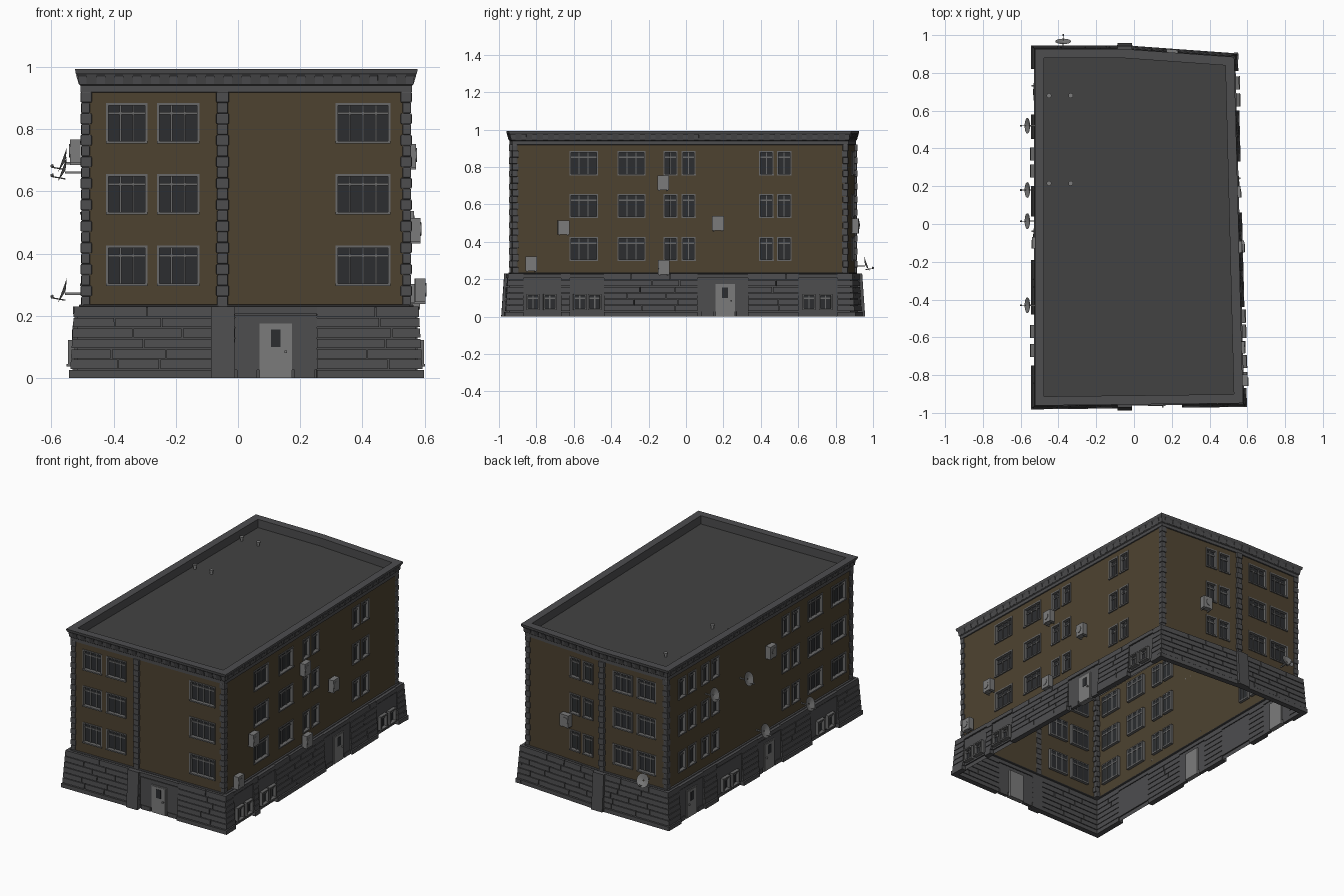
import bpy, bmesh, random
from math import radians
from mathutils import Vector, Matrix

if "Cube" in bpy.data.objects:
    bpy.data.objects.remove(bpy.data.objects["Cube"])

random.seed(4)
ZB, ZC, ZT = 0.228, 0.92, 0.993          # base top, cornice bottom, cornice top
FOOT = [(-0.5, -0.937), (0.553, -0.925), (0.507, 0.862), (-0.05, 0.902), (-0.5, 0.902)]
NAMES = ["front", "right", "back_r", "back_l", "left"]
WALLS = {}
for i, n in enumerate(NAMES):
    a, b = Vector(FOOT[i]), Vector(FOOT[(i + 1) % 5])
    WALLS[n] = (a, b, 0 if n in ("front", "back_r", "back_l") else 1)


def mat(name, *rgb):
    m = bpy.data.materials.new(name)
    m.diffuse_color = (*rgb, 1)
    m.use_nodes = True
    m.node_tree.nodes["Principled BSDF"].inputs["Base Color"].default_value = m.diffuse_color
    return m


STONE = mat("dark_stone", 0.075, 0.075, 0.078)
BROWN = mat("brown_plaster", 0.075, 0.055, 0.03)
ROOF = mat("roof_grey", 0.055, 0.055, 0.055)
FRAME = mat("frame_grey", 0.14, 0.14, 0.14)
GLASS = mat("dark_glass", 0.025, 0.027, 0.03)
METAL = mat("metal_grey", 0.2, 0.2, 0.2)
PARTS = {}


def part(name, m):
    PARTS[name] = (bmesh.new(), m)
    return PARTS[name][0]


def frame(w):
    a, b, _ = WALLS[w]
    t = (b - a).normalized()
    return t, Vector((t.y, -t.x))


# point on a wall: world coordinate s along it, height z, distance d outward
def pt(w, s, z, d):
    a, b, k = WALLS[w]
    p = a + (b - a) * ((s - a[k]) / (b[k] - a[k])) + frame(w)[1] * d
    return Vector((p.x, p.y, z))


def box(bm, w, s0, s1, z0, z1, d0, d1, d1top=None):
    if frame(w)[0][WALLS[w][2]] < 0:
        s0, s1 = max(s0, s1), min(s0, s1)
    dt = d1 if d1top is None else d1top
    v = [bm.verts.new(pt(w, s, z, d)) for z, o in ((z0, d1), (z1, dt))
         for s, d in ((s0, o), (s1, o), (s1, d0), (s0, d0))]
    for f in ((3, 2, 1, 0), (4, 5, 6, 7), (0, 1, 5, 4), (1, 2, 6, 5), (2, 3, 7, 6), (3, 0, 4, 7)):
        bm.faces.new([v[i] for i in f])


def quad(bm, *pts):
    return bm.faces.new([bm.verts.new(p) for p in pts])


# footprint pushed outward by d
def ring(d, z):
    out = []
    for i in range(5):
        n0, n1 = frame(NAMES[i - 1])[1], frame(NAMES[i])[1]
        p = Vector(FOOT[i]) + (n0 + n1) * (d / (1 + n0.dot(n1)))
        out.append(Vector((p.x, p.y, z)))
    return out


def loft(bm, prof, cap=False):
    rows = [[bm.verts.new(p) for p in ring(d, z)] for d, z in prof]
    for r0, r1 in zip(rows, rows[1:]):
        for i in range(5):
            j = (i + 1) % 5
            bm.faces.new((r0[i], r0[j], r1[j], r1[i]))
    if cap:
        bm.faces.new(rows[-1])


plaster, glass, frames = part("plaster_walls", BROWN), part("window_glass", GLASS), part("window_frames", FRAME)
blocks, panels = part("base_blocks", STONE), part("base_panels", STONE)
doors, quoins = part("doors", METAL), part("quoins", STONE)
dentils, units = part("cornice_dentils", STONE), part("air_conditioners", METAL)
dishes = part("satellite_dishes", METAL)

# base skin, cornice with parapet, roof
loft(part("base_skin", STONE), [(0.018, 0), (0.018, ZB), (-0.001, ZB)])
loft(part("cornice", STONE), [(0, 0.918), (0.006, 0.92), (0.006, 0.94), (0.011, 0.944), (0.014, 0.97),
                              (0.022, 0.98), (0.024, ZT), (-0.024, ZT), (-0.024, 0.94)])
bm = part("roof", ROOF)
bm.faces.new([bm.verts.new(p) for p in ring(-0.023, 0.941)])

# windows per wall: spans along the wall, repeated on three floors
FLOORS = [(0.3, 0.422), (0.53, 0.652), (0.758, 0.88)]
SPANS = {
    "front": [(-0.42, -0.295), (-0.257, -0.128), (0.317, 0.487)],
    "right": [(-0.62, -0.475), (-0.363, -0.22), (-0.117, -0.05), (-0.02, 0.048), (0.395, 0.465), (0.49, 0.56)],
    "back_r": [(0.02, 0.09), (0.115, 0.185)],
    "back_l": [(-0.42, -0.295), (-0.257, -0.128)],
    "left": [(0.72, 0.79), (0.62, 0.69), (0.49, 0.56), (0.39, 0.46), (-0.31, -0.24), (-0.41, -0.34),
             (-0.64, -0.5), (-0.87, -0.73)]}


def window(w, a, b, z0, z1, d):
    quad(glass, pt(w, a, z0, d), pt(w, b, z0, d), pt(w, b, z1, d), pt(w, a, z1, d))
    n = max(2, round((b - a) / 0.045))
    for i in range(n + 1):                                   # jambs and mullions
        e = 0.004 if i in (0, n) else 0.003
        s = a + (b - a) * i / n
        box(frames, w, s - e, s + e, z0, z1, d - 0.002, d + (0.02 if i in (0, n) else 0.006))
    for z, o in ((z0, 0.024), (z1, 0.02), (z0 + (z1 - z0) * 0.76, 0.006)):
        box(frames, w, a - 0.004, b + 0.004, z - 0.004, z + 0.004, d - 0.002, d + o)


# plaster grid with real openings and reveals
for w, spans in SPANS.items():
    a, b, k = WALLS[w]
    ss = sorted([a[k], b[k]] + [s for sp in spans for s in sp])
    zs = [ZB] + [z for f in FLOORS for z in f] + [ZC]
    for s0, s1 in zip(ss, ss[1:]):
        for z0, z1 in zip(zs, zs[1:]):
            if (s0, s1) in spans and (z0, z1) in FLOORS:
                c = [(s0, z0), (s1, z0), (s1, z1), (s0, z1)]
                for p, q in zip(c, c[1:] + c[:1]):
                    quad(plaster, pt(w, *p, 0), pt(w, *q, 0), pt(w, *q, -0.017), pt(w, *p, -0.017))
                window(w, s0, s1, z0, z1, -0.016)
            else:
                quad(plaster, pt(w, s0, z0, 0), pt(w, s1, z0, 0), pt(w, s1, z1, 0), pt(w, s0, z1, 0))


# base: courses of battered blocks between plain panels
def slope(z):
    return 0.041 - 0.014 * z / ZB


PANELS = {"front": [(-0.01, 0.253)], "right": [(-0.87, -0.67), (-0.62, -0.44), (0.06, 0.33), (0.6, 0.81)],
          "back_r": [], "back_l": [], "left": [(-0.75, -0.48), (-0.19, 0.04), (0.2, 0.45), (0.58, 0.82)]}
for w, gaps in PANELS.items():
    a, b, k = WALLS[w]
    lo, hi = sorted((a[k], b[k]))
    edges = [lo] + [s for g in gaps for s in g] + [hi]
    for s0, s1 in zip(edges[::2], edges[1::2]):
        for c in range(7):
            z0, z1 = (0, 0.025) if c == 0 else (0.029 + (c - 1) * 0.0335, 0.025 + c * 0.0335)
            if c == 6:
                z1 = ZB + 0.002
            d0, d1 = (0.044, 0.044) if c == 0 else (slope(z0), slope(z1))
            x0 = s0 - (d1 if s0 == lo and s0 != -0.05 else 0)
            x1 = s1 + (d1 if s1 == hi and s1 != -0.05 else 0)
            cut = x0
            while cut < x1 - 0.001:
                nxt = x1 if c == 0 else cut + random.uniform(0.12, 0.26)
                nxt = x1 if nxt > x1 - 0.06 else nxt
                box(blocks, w, cut, nxt - (0.004 if nxt < x1 else 0), z0, z1, 0.01, d0, d1)
                cut = nxt
    for s0, s1 in gaps:
        box(panels, w, s0, s1, 0.205, ZB + 0.001, 0.01, 0.03)
        box(panels, w, s0, s1, 0.026, 0.2, 0.01, 0.026)
    box(quoins, w, lo, hi, ZB, ZB + 0.008, -0.002, 0.012)

# doors
for w, s in (("front", 0.121), ("right", 0.208), ("left", -0.07), ("left", 0.7)):
    box(doors, w, s - 0.052, s + 0.052, 0, 0.175, -0.0, 0.03)
    box(doors, w, s - 0.046, s + 0.046, 0.003, 0.169, 0.02, 0.033)
    box(glass, w, s - 0.016, s + 0.016, 0.1, 0.155, 0.02, 0.0345)
    box(doors, w, s + 0.028, s + 0.036, 0.08, 0.088, 0.03, 0.042)
    for e in (-1, 1):
        box(panels, w, s + e * 0.06, s + e * 0.125, 0, 0.026, 0.01, 0.03)

# basement windows
for w, sp in (("right", (-0.85, -0.76, -0.6, -0.52, 0.625, 0.715)), ("left", (-0.7, -0.6, 0.25, 0.34))):
    for s in sp:
        window(w, s, s + 0.062, 0.04, 0.118, 0.027)

# quoins at corners and the pilaster strips on front and back
CORNERS = [("front", -0.5, 1), ("front", 0.553, -1), ("back_r", 0.507, -1), ("back_l", -0.5, 1)]
N = 20
for i in range(N):
    h = (ZC - ZB) / N
    z0, e = ZB + i * h, 0.006 * (i % 2)
    for w, s, k in CORNERS:
        box(quoins, w, s - k * (0.004 + e / 3), s + k * (0.024 + e), z0, z0 + h, -0.03 + e, 0.004 + e / 3)
    for w in ("front", "back_l"):
        box(quoins, w, -0.067 - e / 2, -0.032 + e / 2, z0, z0 + h, -0.004, 0.012 + e / 2)
for w in ("front", "back_l"):
    box(blocks, w, -0.087, -0.011, 0, ZB + 0.002, 0.01, 0.056, 0.04)

# dentils under the cornice
for w, (a, b, k) in WALLS.items():
    lo, hi = sorted((a[k], b[k]))
    n = round((hi - lo) / 0.058)
    for i in range(n):
        s = lo + (i + 0.5) * (hi - lo) / n
        box(dentils, w, s - 0.016, s + 0.016, 0.945, 0.975, 0.0, 0.012, 0.021)


# round piece standing on a wall, axis outward, tilted upward
def disc(bm, w, s, z, d, r1, r2, depth, tilt=0.0, n=16, cap=True):
    t, nn = frame(w)
    m = Matrix(((t.x, 0, nn.x, 0), (t.y, 0, nn.y, 0), (0, 1, 0, 0), (0, 0, 0, 1)))
    m = Matrix.Translation(pt(w, s, z, d)) @ m @ Matrix.Rotation(radians(-tilt), 4, "X")
    bmesh.ops.create_cone(bm, cap_ends=cap, segments=n, radius1=r1, radius2=r2, depth=depth, matrix=m)


# air conditioners: case, fan, brackets
for w, s, z in (("right", -0.655, 0.475), ("right", -0.828, 0.28), ("right", -0.122, 0.713), ("right", -0.12, 0.262),
                ("right", 0.17, 0.497), ("back_r", 0.2, 0.485), ("left", -0.1, 0.727)):
    low = 0.018 if z < 0.3 else 0.006
    box(units, w, s - 0.031, s + 0.031, z - 0.036, z + 0.04, low, low + 0.034)
    disc(units, w, s - 0.008, z + 0.004, low + 0.035, 0.022, 0.022, 0.004)
    for e in (-0.022, 0.022):
        box(units, w, s + e - 0.003, s + e + 0.003, z - 0.042, z - 0.036, -0.001, low + 0.034)

# satellite dishes: bowl, wall mount, feed arm and receiver
for w, s, z in (("left", 0.52, 0.69), ("left", 0.18, 0.66), ("left", 0.015, 0.27), ("left", -0.43, 0.27),
                ("back_l", -0.375, 0.27)):
    disc(dishes, w, s, z + 0.01, 0.06, 0.003, 0.042, 0.01, 20, 20, False)
    box(dishes, w, s - 0.003, s + 0.003, z - 0.003, z + 0.004, -0.001, 0.056)
    disc(dishes, w, s, z - 0.016, 0.078, 0.002, 0.002, 0.046, 10, 6)
    disc(dishes, w, s, z - 0.008, 0.098, 0.005, 0.004, 0.01, -15, 8)

# low roof vents
bm = part("roof_vents", METAL)
for x in (-0.45, -0.335):
    for y in (0.68, 0.215):
        for r, z, h in ((0.008, 0.95, 0.02), (0.013, 0.963, 0.008)):
            bmesh.ops.create_cone(bm, cap_ends=True, segments=12, radius1=r, radius2=r, depth=h,
                                  matrix=Matrix.Translation((x, y, z)))

# turn every part into an object
for name, (bm, m) in PARTS.items():
    if name == "plaster_walls":
        bmesh.ops.remove_doubles(bm, verts=bm.verts, dist=1e-5)
        bmesh.ops.recalc_face_normals(bm, faces=bm.faces)
    me = bpy.data.meshes.new(name)
    bm.to_mesh(me)
    bm.free()
    me.materials.append(m)
    ob = bpy.data.objects.new(name, me)
    bpy.context.collection.objects.link(ob)
    if name == "quoins":
        bev = ob.modifiers.new("rounding", "BEVEL")
        bev.width, bev.segments = 0.005, 2
